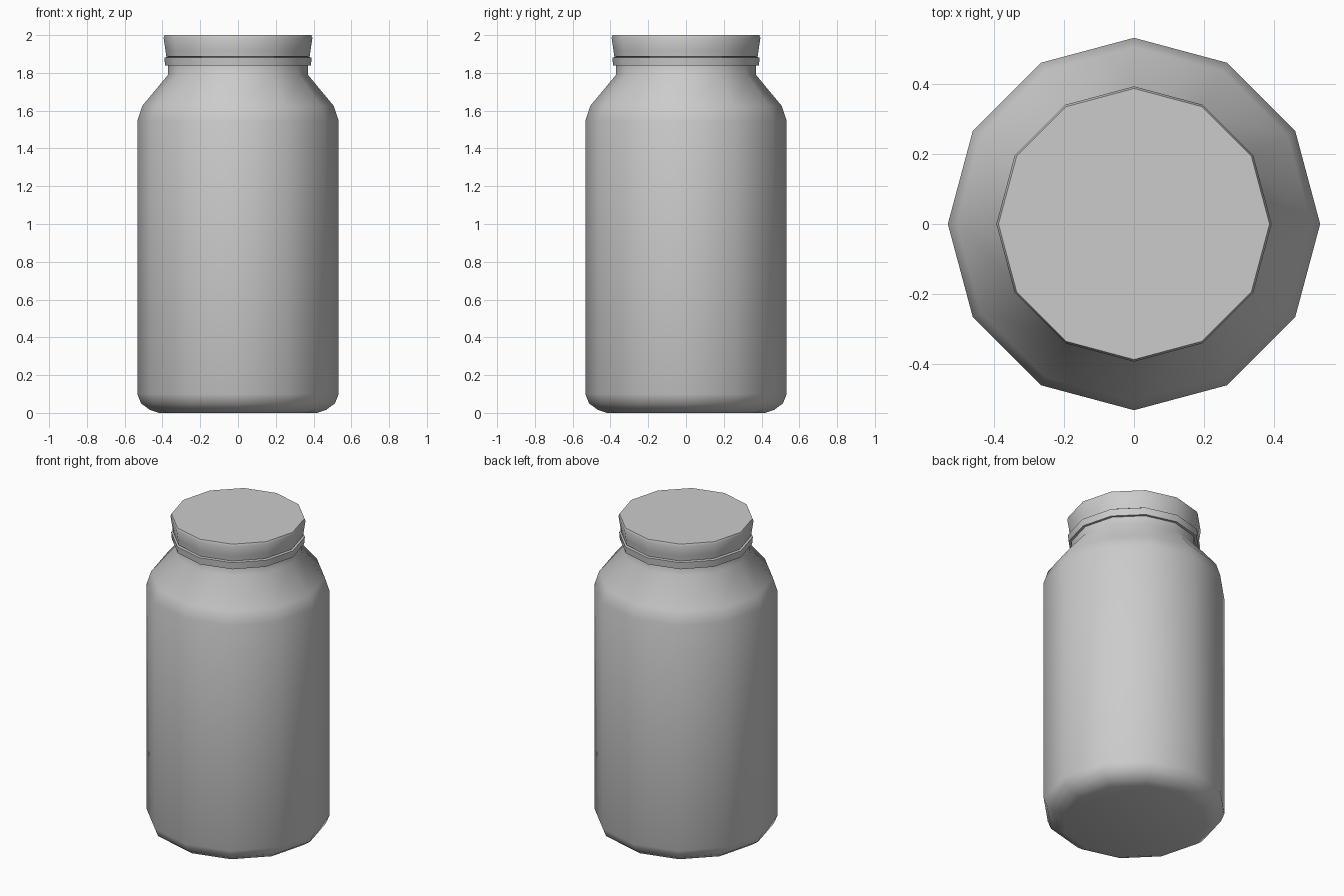
import bpy, bmesh, math

if "Cube" in bpy.data.objects:
    bpy.data.objects.remove(bpy.data.objects["Cube"])

SIDES = 12


def lathe(name, profile, angle):
    """Spin a (radius, z) profile into a closed 12-sided solid."""
    bm = bmesh.new()
    rings = []
    for r, z in profile:
        rings.append([bm.verts.new((r * math.cos(2 * math.pi * i / SIDES),
                                    r * math.sin(2 * math.pi * i / SIDES), z))
                      for i in range(SIDES)])
    for low, high in zip(rings, rings[1:]):
        for i in range(SIDES):
            j = (i + 1) % SIDES
            bm.faces.new((low[i], low[j], high[j], high[i]))
    bm.faces.new(rings[0][::-1])
    bm.faces.new(rings[-1])
    mesh = bpy.data.meshes.new(name)
    bm.to_mesh(mesh)
    bm.free()
    obj = bpy.data.objects.new(name, mesh)
    bpy.context.collection.objects.link(obj)
    bpy.ops.object.select_all(action='DESELECT')
    obj.select_set(True)
    bpy.context.view_layer.objects.active = obj
    bpy.ops.object.shade_smooth_by_angle(angle=math.radians(angle))
    return obj


# Jar body: rounded base, straight wall, sloping shoulder, short neck
lathe("jar_body", [(0.42, 0.0), (0.465, 0.015), (0.513, 0.05), (0.533, 0.10),
                   (0.533, 1.545), (0.507, 1.625), (0.37, 1.79), (0.37, 1.86)], 50)

# Tamper band under the lid
lathe("lid_band", [(0.365, 1.838), (0.386, 1.838), (0.39, 1.882), (0.37, 1.884)], 35)

# Screw lid, flaring slightly towards the top
lathe("lid", [(0.37, 1.884), (0.38, 1.888), (0.384, 1.92), (0.394, 1.985), (0.388, 2.0)], 50)
